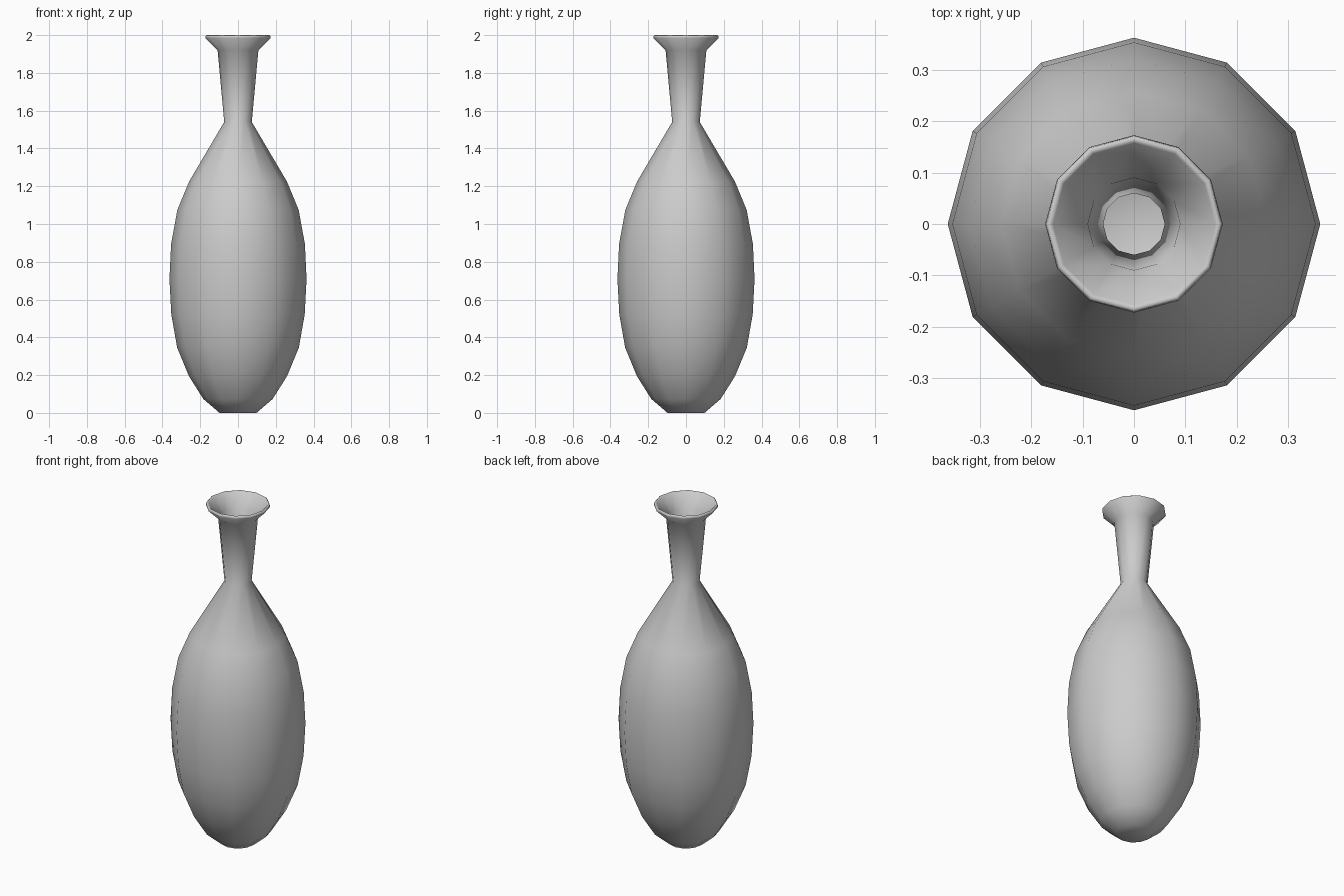
import bpy, bmesh, math

if "Cube" in bpy.data.objects:
    bpy.data.objects.remove(bpy.data.objects["Cube"])

SIDES = 12

# Outer wall (radius, height), from foot to lip
outer = [(0.098, 0.0), (0.183, 0.073), (0.26, 0.195), (0.322, 0.345),
         (0.353, 0.52), (0.363, 0.71), (0.354, 0.895), (0.321, 1.075),
         (0.259, 1.225), (0.073, 1.54), (0.108, 1.92), (0.173, 1.985)]
# Rounded lip, then the flared throat and narrow neck
lip = [(0.171, 1.996), (0.165, 2.0), (0.158, 1.993), (0.09, 1.925), (0.06, 1.54)]
# Inner wall of the body, from shoulder down to the floor
inner = [(r - 0.012, z) for r, z in reversed(outer[1:9])] + [(0.092, 0.014)]
profile = outer + lip + inner


def lathe(name, points, sides):
    """Spin a profile about z and cap both ends."""
    bm = bmesh.new()
    rings = []
    for r, z in points:
        rings.append([bm.verts.new((r * math.cos(2 * math.pi * i / sides),
                                    r * math.sin(2 * math.pi * i / sides), z))
                      for i in range(sides)])
    for a, b in zip(rings, rings[1:]):
        for i in range(sides):
            j = (i + 1) % sides
            bm.faces.new((a[i], a[j], b[j], b[i]))
    bm.faces.new(rings[0][::-1])
    bm.faces.new(rings[-1])
    bmesh.ops.recalc_face_normals(bm, faces=bm.faces)
    for f in bm.faces:
        f.smooth = True
    mesh = bpy.data.meshes.new(name)
    bm.to_mesh(mesh)
    bm.free()
    obj = bpy.data.objects.new(name, mesh)
    bpy.context.collection.objects.link(obj)
    return obj


# Hollow vase
lathe("vase", profile, SIDES)
